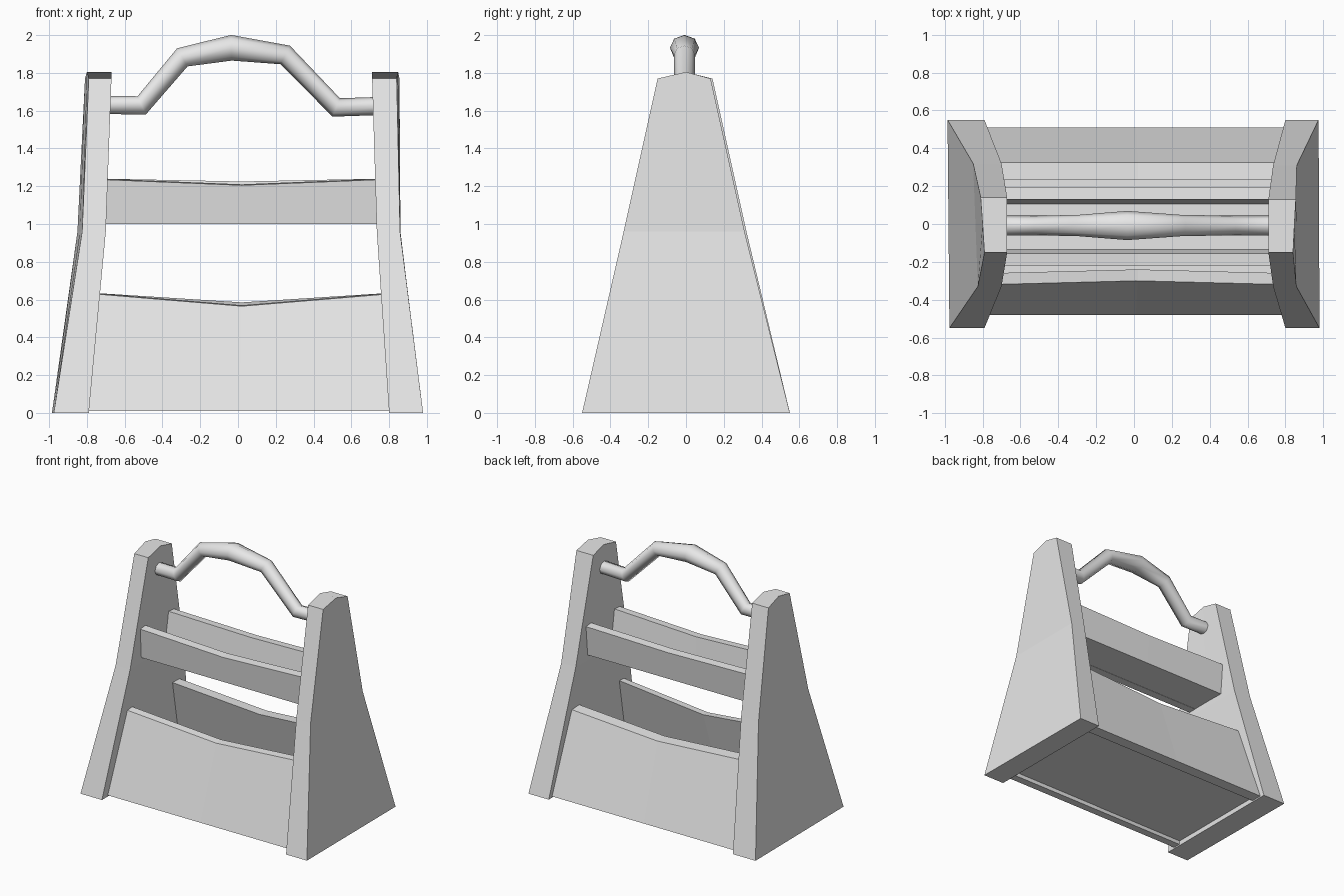
import bpy, bmesh, math
from mathutils import Vector

old = bpy.data.objects.get("Cube")
if old:
    bpy.data.objects.remove(old, do_unlink=True)

GREY = (0.8, 0.8, 0.8, 1.0)
mat = bpy.data.materials.new("plain grey")
mat.use_nodes = True
mat.diffuse_color = GREY
mat.node_tree.nodes["Principled BSDF"].inputs["Base Color"].default_value = GREY


def loft(name, rings):
    """Skin a closed solid through rings that share a point count."""
    bm = bmesh.new()
    loops = [[bm.verts.new(p) for p in ring] for ring in rings]
    n = len(loops[0])
    for a, b in zip(loops, loops[1:]):
        for i in range(n):
            j = (i + 1) % n
            bm.faces.new((a[i], a[j], b[j], b[i]))
    bm.faces.new(loops[0][::-1])
    bm.faces.new(loops[-1])
    bmesh.ops.recalc_face_normals(bm, faces=bm.faces[:])
    mesh = bpy.data.meshes.new(name)
    bm.to_mesh(mesh)
    bm.free()
    mesh.materials.append(mat)
    obj = bpy.data.objects.new(name, mesh)
    bpy.context.collection.objects.link(obj)
    return obj


# End panels: (z, front y, back y, outer x at front, outer x at back, inner x)
def end_panel(name, side, levels, peak):
    rings = []
    for z, yf, yb, of, ob, inner in levels:
        top = peak if z == levels[-1][0] else z
        rings.append([(side * of, yf, z), (side * (of + ob) / 2, 0, top), (side * ob, yb, z),
                      (side * inner, yb, z), (side * inner, 0, top), (side * inner, yf, z)])
    return loft(name, rings)


end_panel("left_end_panel", 1, [(0, -0.55, 0.55, 0.98, 0.975, 0.80),
                                (0.96, -0.33, 0.31, 0.858, 0.86, 0.735),
                                (1.77, -0.15, 0.13, 0.84, 0.855, 0.71)], 1.805)
end_panel("right_end_panel", -1, [(0, -0.55, 0.55, 0.975, 0.985, 0.79),
                                  (0.96, -0.33, 0.32, 0.825, 0.85, 0.70),
                                  (1.77, -0.15, 0.14, 0.79, 0.81, 0.67)], 1.805)


# Boards: a sloped slat whose top edge dips in the middle
def board(name, z0, z1, dip, outer0, outer1, thick, ends0, ends1, shift=0.0):
    s = 1 if outer0 > 0 else -1
    rings = []
    for k in (-1, 0, 1):
        x0 = k * ends0 + 0.01
        x1 = k * ends1 + 0.02
        top = z1 - (dip if k == 0 else 0)
        o1 = outer1 - s * (shift if k == 0 else 0)
        rings.append([(x0, outer0, z0), (x1, o1, top),
                      (x1, o1 - s * thick, top + 0.005), (x0, outer0 - s * thick, z0)])
    return loft(name, rings)


board("front_board", 0.01, 0.63, 0.065, -0.48, -0.32, 0.06, 0.83, 0.78, 0.02)
board("back_board", 0.01, 0.63, 0.05, 0.51, 0.325, 0.09, 0.83, 0.78)
board("front_rail", 1.0, 1.235, 0.03, -0.195, -0.22, 0.065, 0.74, 0.73)
board("back_rail", 1.0, 1.235, 0.015, 0.165, 0.195, 0.065, 0.74, 0.73)


# Floors of the box and of the small upper tray
def slab(name, half_x, y0, y1, z0, z1):
    return loft(name, [[(x, y0, z0), (x, y1, z0), (x, y1, z1), (x, y0, z1)]
                       for x in (-half_x, half_x)])


slab("box_floor", 0.81, -0.43, 0.44, 0.035, 0.08)
slab("tray_floor", 0.73, -0.15, 0.12, 1.002, 1.04)

# Handle: mitred tube through bent path points (x, z, radius)
path = [(-0.72, 1.63, 0.048), (-0.51, 1.628, 0.048), (-0.295, 1.882, 0.052),
        (-0.035, 1.933, 0.067), (0.25, 1.895, 0.052), (0.52, 1.617, 0.048),
        (0.76, 1.625, 0.048)]
pts = [Vector((x, -0.008, z)) for x, z, r in path]
SIDES = 8
rings = []
for i, (p, (_, _, r)) in enumerate(zip(pts, path)):
    before = (p - pts[i - 1]).normalized() if i else Vector((1, 0, 0))
    after = (pts[i + 1] - p).normalized() if i < len(pts) - 1 else Vector((1, 0, 0))
    tangent = (before + after).normalized()
    up = Vector((-tangent.z, 0, tangent.x)) / max(tangent.dot(before), 0.5)
    flat = r * (1.15 if i == 3 else 1.08)
    rings.append([p + up * r * math.cos(a) + Vector((0, flat * math.sin(a), 0))
                  for a in (2 * math.pi * k / SIDES for k in range(SIDES))])
handle = loft("handle", rings)
bpy.ops.object.select_all(action='DESELECT')
handle.select_set(True)
bpy.context.view_layer.objects.active = handle
bpy.ops.object.shade_smooth_by_angle(angle=math.radians(60))
